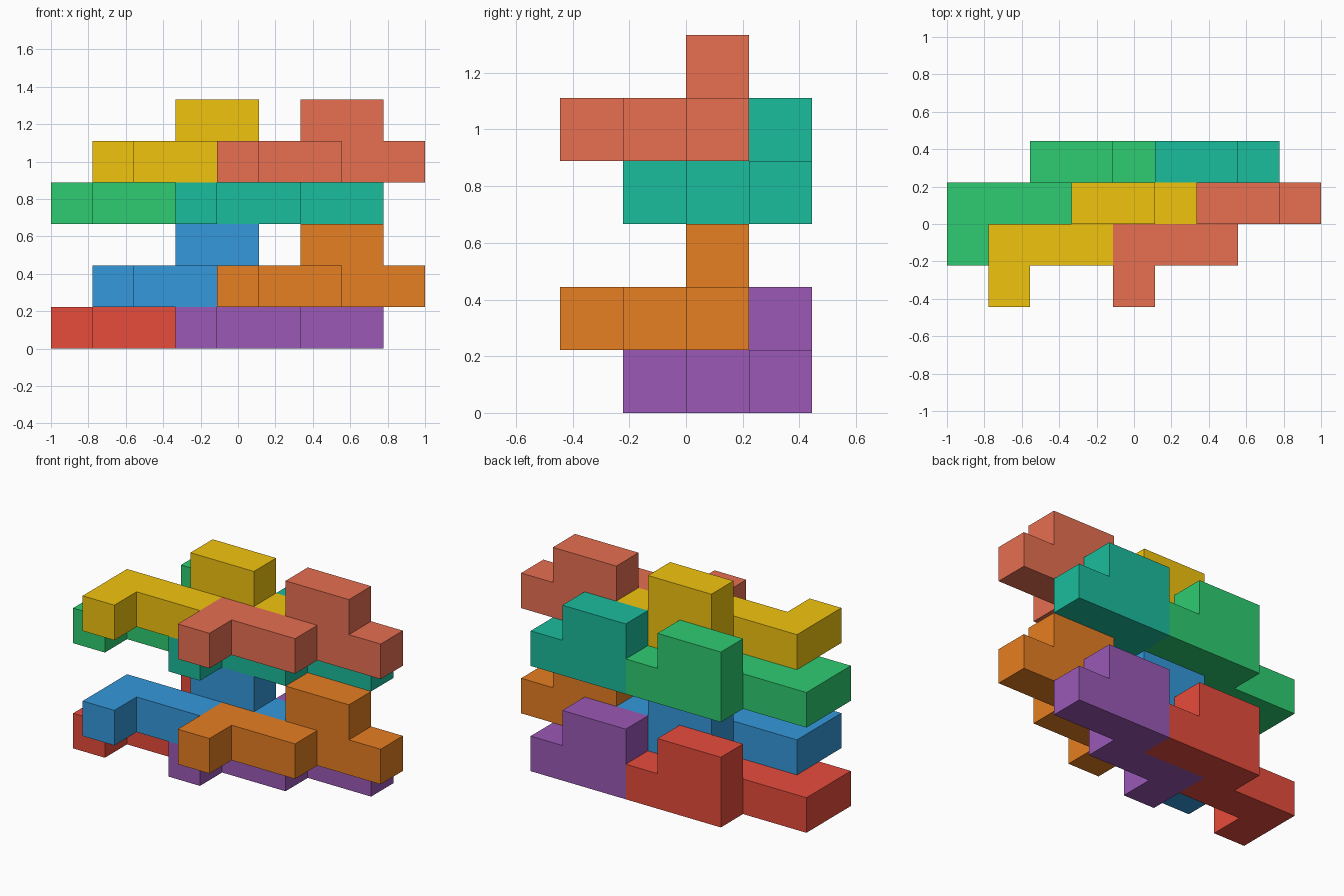
import bpy, bmesh
from math import radians
from mathutils import Color, Vector

if "Cube" in bpy.data.objects:
    bpy.data.objects.remove(bpy.data.objects["Cube"])

U = 2 / 9  # edge of one cube cell

# every piece is the same nine-cell block: a zigzag base with a two-cell raised bar
BASE = [(0, 0), (0, 1), (1, 1), (2, 1), (2, 2), (3, 2), (4, 2)]
CELLS = {(x, y, 0) for x, y in BASE} | {(2, 2, 1), (3, 2, 1)}


def add_piece(name, colour, offset):
    """Skin of the cell block, placed with its first cell at the given grid cell."""
    bm = bmesh.new()
    for cell in CELLS:
        for axis in range(3):
            for sign in (1, -1):
                neighbour = list(cell)
                neighbour[axis] += sign
                if tuple(neighbour) in CELLS:
                    continue
                corners = []
                for a, b in ((-1, -1), (1, -1), (1, 1), (-1, 1)):
                    p = Vector(cell) + Vector((0.5, 0.5, 0.5))
                    p[axis] += sign / 2
                    p[(axis + 1) % 3] += a / 2
                    p[(axis + 2) % 3] += b / 2
                    corners.append(bm.verts.new(p * U))
                bm.faces.new(corners[::sign])
    bmesh.ops.remove_doubles(bm, verts=bm.verts, dist=1e-4)
    bmesh.ops.dissolve_limit(bm, angle_limit=radians(1), verts=bm.verts, edges=bm.edges)
    mesh = bpy.data.meshes.new(name)
    bm.to_mesh(mesh)
    bm.free()
    mat = bpy.data.materials.new(name + "_colour")
    linear = Color([c / 255 for c in colour]).from_srgb_to_scene_linear()
    mat.diffuse_color = (*linear, 1)
    mat.use_nodes = True
    mat.node_tree.nodes["Principled BSDF"].inputs["Base Color"].default_value = mat.diffuse_color
    mesh.materials.append(mat)
    obj = bpy.data.objects.new(name, mesh)
    obj.location = Vector(offset) * U + Vector((-1, -2 * U, 0))
    bpy.context.collection.objects.link(obj)


# two identical tiers of four interlocking pieces
TIERS = [
    ("lower", [("red", (231, 76, 60)), ("purple", (155, 89, 182)),
               ("blue", (52, 152, 219)), ("orange", (230, 126, 34))]),
    ("upper", [("green", (46, 204, 113)), ("teal", (26, 188, 156)),
               ("yellow", (241, 196, 15)), ("coral", (231, 111, 81))]),
]
SPOTS = [(0, 1, 0), (3, 1, 0), (1, 0, 1), (4, 0, 1)]

for tier, (level, pieces) in enumerate(TIERS):
    for (colour_name, colour), (x, y, z) in zip(pieces, SPOTS):
        add_piece(f"{level}_{colour_name}_block", colour, (x, y, z + 3 * tier))
